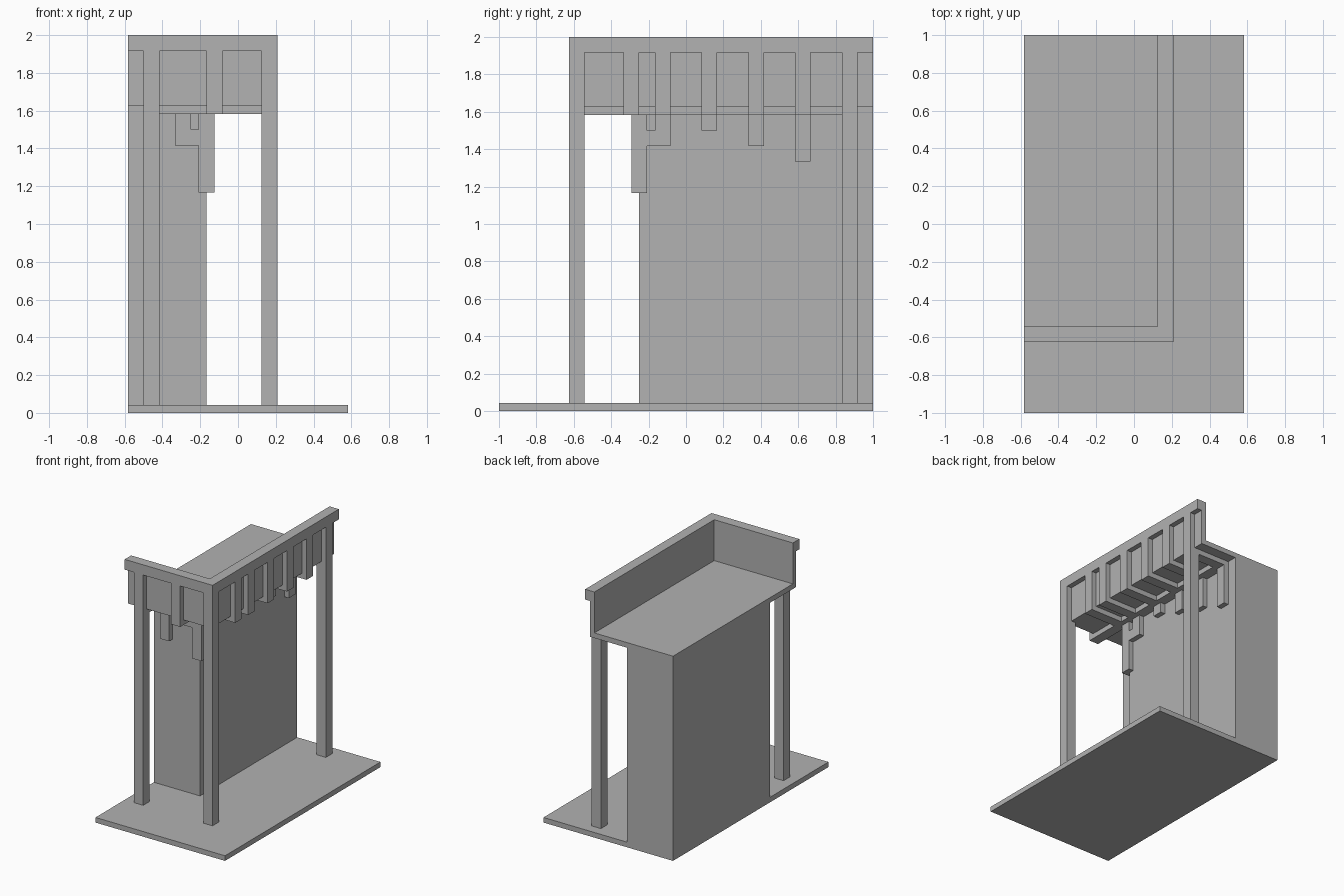
import bpy
import bmesh
from mathutils import Vector

if "Cube" in bpy.data.objects:
    bpy.data.objects.remove(bpy.data.objects["Cube"], do_unlink=True)

U = 1 / 24  # building module

GREY = (0.445, 0.445, 0.445, 1)
grey = bpy.data.materials.new("plain_grey")
grey.use_nodes = True
grey.diffuse_color = GREY
grey.node_tree.nodes["Principled BSDF"].inputs["Base Color"].default_value = GREY


def box(name, x, y, z):
    """Box from (min, max) ranges given in modules."""
    lo, hi = (Vector(c) * U for c in zip(x, y, z))
    bm = bmesh.new()
    bmesh.ops.create_cube(bm, size=1)
    bmesh.ops.scale(bm, vec=hi - lo, verts=bm.verts)
    bmesh.ops.translate(bm, vec=(lo + hi) / 2, verts=bm.verts)
    mesh = bpy.data.meshes.new(name)
    bm.to_mesh(mesh)
    bm.free()
    mesh.materials.append(grey)
    obj = bpy.data.objects.new(name, mesh)
    bpy.context.collection.objects.link(obj)
    return obj


# Ground plate, solid building core and roof deck
box("base_plate", (-14, 14), (-24, 24), (0, 1))
box("building_core", (-14, -4), (-6, 24), (1, 39))
box("roof_deck", (-14, 4), (-14, 24), (39, 40))

# Parapet walls and the wider cap rails above them
box("side_parapet", (3, 4), (-14, 24), (40, 46))
box("front_parapet", (-14, 3), (-14, -13), (40, 46))
box("side_cap_rail", (3, 5), (-15, 24), (46, 48))
box("front_cap_rail", (-14, 3), (-15, -13), (46, 48))

# Posts
box("corner_post", (3, 5), (-15, -13), (1, 46))
box("front_post", (-12, -10), (-15, -13), (1, 46))
box("side_post", (3, 5), (20, 22), (1, 46))

# Side joists with upright battens on the parapet
for y in (-8, -4, 2, 8, 14, 20):
    span = (y, y + 2)
    box("side_joist", (-12 if y == -8 else -2, 5), span, (38, 39))
    if y != 20:
        box("side_batten", (4, 5), span, (39, 46))

# Front joists and batten
box("long_joist", (-4, -2), (-6, 22), (38, 39))
for x in (-12, -4):
    box("front_joist", (x, x + 2), (-15, -8), (38, 39))
box("front_batten", (-4, -2), (-15, -14), (39, 46))

# Hanging brackets on the core: start along the wall, lower end
box("corner_bracket", (-5, -3), (-7, -5), (28, 38))
for y, bottom in ((-4, 34), (2, 36), (8, 34), (14, 32), (20, 30)):
    box("side_bracket", (-4, -3), (y, y + 2), (bottom, 38))
for x, bottom in ((-12, 30), (-8, 34)):
    box("front_bracket", (x, x + 2), (-7, -6), (bottom, 38))

# Short ties between the corner bracket and its neighbours
box("side_tie", (-4, -3), (-5, -4), (34, 36))
box("front_tie", (-6, -5), (-7, -6), (34, 36))
